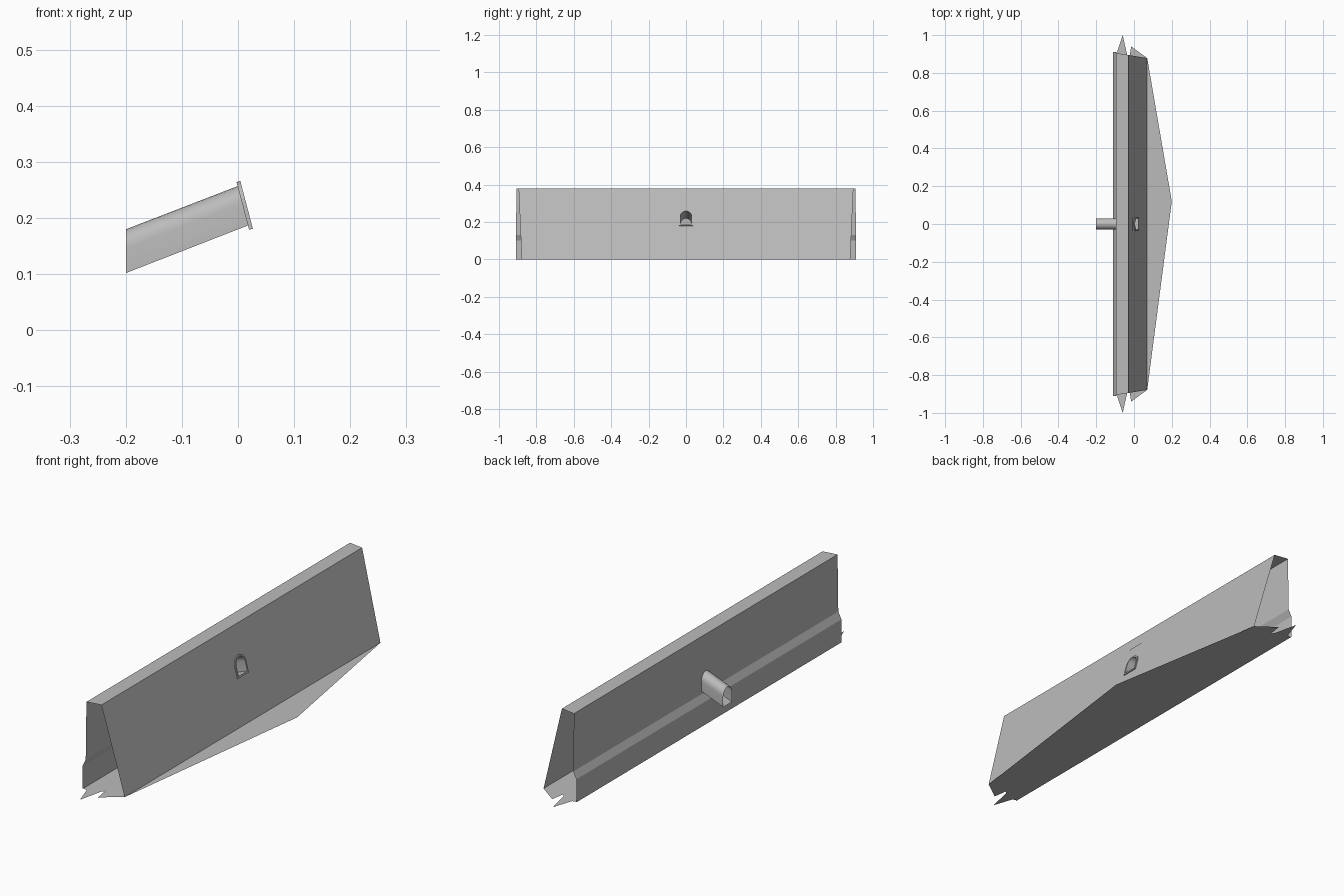
import bpy, bmesh, math
from mathutils import Vector

if "Cube" in bpy.data.objects:
    bpy.data.objects.remove(bpy.data.objects["Cube"])

grey = bpy.data.materials.new("plain grey")
grey.diffuse_color = (0.5, 0.5, 0.5, 1)
grey.use_nodes = True
grey.node_tree.nodes["Principled BSDF"].inputs["Base Color"].default_value = grey.diffuse_color


def make(name, verts, faces):
    me = bpy.data.meshes.new(name)
    me.from_pydata([tuple(v) for v in verts], [], faces)
    me.materials.append(grey)
    ob = bpy.data.objects.new(name, me)
    bpy.context.collection.objects.link(ob)
    return ob


def on_wall(y, z, out=0.0):
    """Point on the leaning front wall, pushed outward by out."""
    return Vector((-0.03 + 0.1 * (0.38 - z) / 0.38 + out * 0.967, y, z + out * 0.254))


def arch(half, bottom, top, n=10):
    """Flat-bottomed, round-topped outline as (y, z) pairs."""
    spring = top - half
    pts = [(-half, bottom), (half, bottom)]
    for i in range(n + 1):
        a = math.pi * i / n
        pts.append((half * math.cos(a), spring + half * math.sin(a)))
    return pts


# Open-ended shell: back wall with a sloping ledge, and the top strip
profile = [(-0.11, 0.0, 0.91), (-0.11, 0.10, 0.91), (-0.095, 0.13, 0.91),
           (-0.095, 0.38, 0.905), (-0.03, 0.38, 0.895)]
verts = [(x, s * y, z) for x, z, y in profile for s in (-1, 1)]
make("back_and_top", verts, [(2*i, 2*i + 2, 2*i + 3, 2*i + 1) for i in range(4)])

# Leaning front wall with an arched opening
opening = arch(0.03, 0.188, 0.258)
outer = [(-0.878, 0), (0.878, 0), (0.895, 0.38), (-0.895, 0.38)]
bm = bmesh.new()
for loop in (outer, opening):
    vs = [bm.verts.new(on_wall(y, z)) for y, z in loop]
    for i, v in enumerate(vs):
        bm.edges.new((v, vs[(i + 1) % len(vs)]))
bmesh.ops.triangle_fill(bm, use_beauty=True, use_dissolve=False, edges=bm.edges[:],
                        normal=(0.967, 0, 0.254))
wall = make("front_wall", [], [])
bm.to_mesh(wall.data)
bm.free()

# Floor sheet with pointed front and spiked ends
end = [(-0.11, 0.905), (-0.09, 0.91), (-0.06, 1.0), (-0.035, 0.89),
       (-0.025, 0.877), (-0.015, 0.94), (0.07, 0.878)]
floor = [(x, y, 0) for x, y in end] + [(0.2, 0.12, 0)]
floor += [(x, -y, 0) for x, y in reversed(end)]
make("floor", floor, [tuple(reversed(range(len(floor))))])

# Sloping open pipe running back from the opening
n = len(opening)
front = [on_wall(y, z) for y, z in opening]
back = [(-0.2, y, 0.102 + (z - 0.188) * 0.078 / 0.07) for y, z in opening]
pipe = make("pipe", front + back,
            [(i, (i + 1) % n, (i + 1) % n + n, i + n) for i in range(n)])

# Raised rim round the opening
rim_outer = arch(0.037, 0.18, 0.265)
rings = [[on_wall(y, z, o) for y, z in loop]
         for loop, o in ((rim_outer, -0.003), (rim_outer, 0.004),
                         (opening, 0.004), (opening, -0.003))]
faces = [(r*n + i, r*n + (i + 1) % n, (r + 1) % 4 * n + (i + 1) % n, (r + 1) % 4 * n + i)
         for r in range(4) for i in range(n)]
make("opening_rim", [v for r in rings for v in r], faces)

# Small plain marker plate above the opening
make("marker_plate", [on_wall(y, z, 0.003) for y, z in
                      ((-0.036, 0.31), (0.036, 0.31), (0.036, 0.32), (-0.036, 0.32))],
     [(0, 1, 2, 3)])

for ob in (pipe, bpy.data.objects["opening_rim"]):
    bpy.context.view_layer.objects.active = ob
    bpy.ops.object.select_all(action='DESELECT')
    ob.select_set(True)
    bpy.ops.object.shade_smooth_by_angle(angle=math.radians(30))
